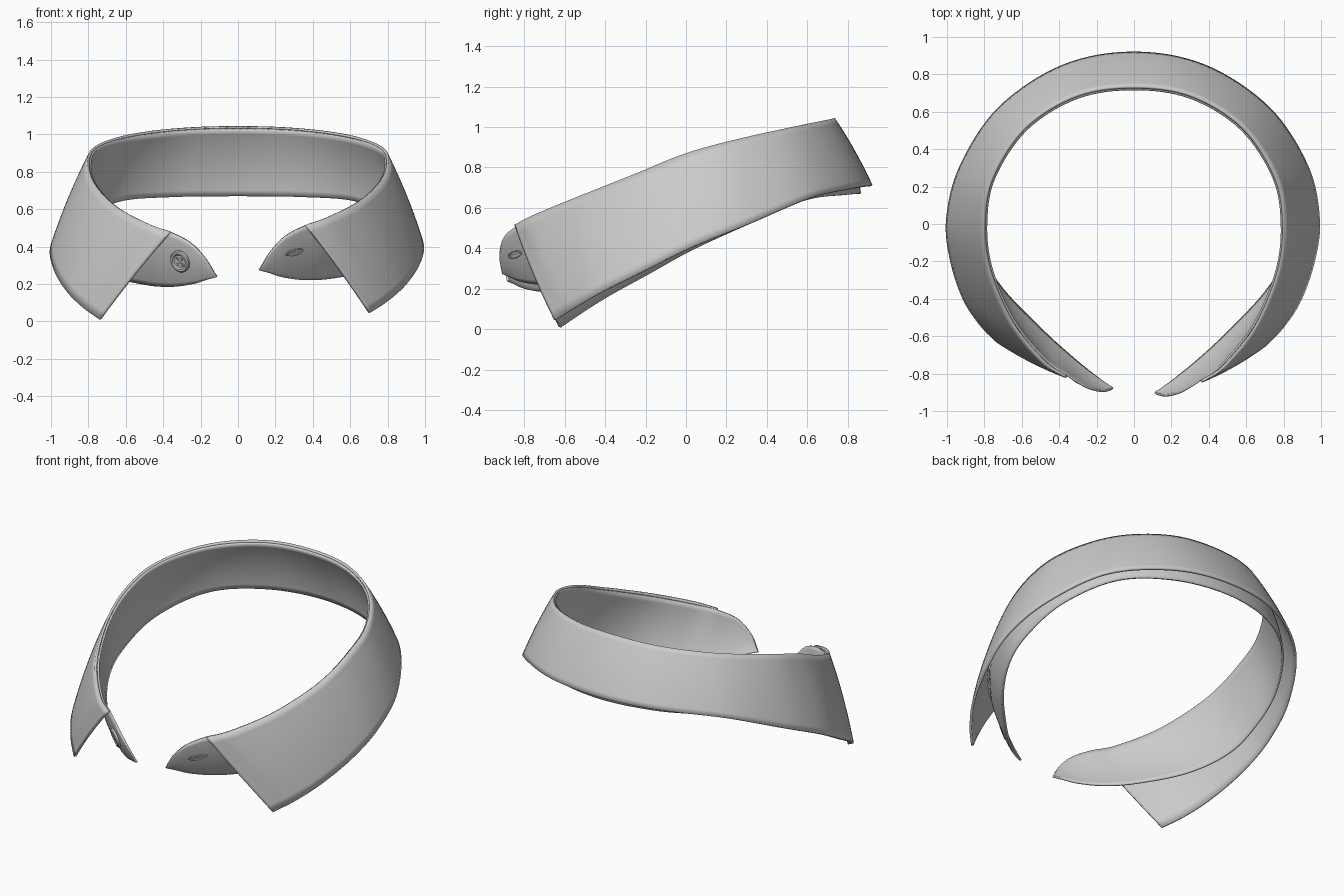
import bpy, bmesh, math
from mathutils import Vector, Matrix

if "Cube" in bpy.data.objects:
    bpy.data.objects.remove(bpy.data.objects["Cube"])

# Half-edge key points, from centre back round to the front opening
BAND_TOP = [(0, .72, 1.03), (.30, .675, 1.02), (.57, .51, .985), (.745, .25, .93), (.79, 0, .85),
            (.76, -.25, .74), (.64, -.53, .62), (.47, -.74, .53), (.35, -.825, .49),
            (.25, -.885, .435), (.17, -.905, .35), (.115, -.893, .262)]
BAND_LOW = [(0, .86, .67), (.36, .79, .665), (.64, .60, .64), (.82, .32, .54), (.865, .05, .425),
            (.83, -.15, .335), (.70, -.36, .26), (.50, -.57, .215), (.36, -.70, .205),
            (.24, -.80, .22), (.16, -.86, .245), (.112, -.891, .258)]
LEAF_TOP = [(0, .73, 1.04), (.305, .685, 1.03), (.58, .515, .995), (.755, .25, .935), (.80, 0, .86),
            (.77, -.255, .75), (.65, -.54, .63), (.48, -.75, .54), (.36, -.83, .497)]
LEAF_LOW = [(0, .915, .71), (.38, .845, .70), (.72, .62, .65), (.925, .31, .52), (.992, .03, .40),
            (.97, -.19, .285), (.90, -.40, .175), (.81, -.54, .09), (.72, -.635, .028)]


def full_edge(half, shift=0.0):
    """Mirror a half edge; the right front sits a little higher than the left."""
    def place(p, s):
        f = min(1, max(0, (.3 - p[1]) / .95))
        return Vector((s * p[0] - shift * f, p[1] - s * .012 * f, p[2] + s * .018 * f))
    return [place(p, -1) for p in half[:0:-1]] + [place(p, 1) for p in half]


def spline(pts, t):
    i = min(int(t), len(pts) - 2)
    f = t - i
    b, c = pts[i], pts[i + 1]
    a = pts[i - 1] if i else 2 * b - c
    d = pts[i + 2] if i + 2 < len(pts) else 2 * c - b
    return .5 * (2 * b + (c - a) * f + (2 * a - 5 * b + 4 * c - d) * f * f
                 + (3 * b - a - 3 * c + d) * f ** 3)


def surface(top, low, t, v, bulge):
    """Point and outward normal on the cloth between two edges."""
    p, q = spline(top, t), spline(low, t)
    e = .02 if t < len(top) - 1.05 else -.02
    m = (p + q) / 2
    m2 = (spline(top, t + e) + spline(low, t + e)) / 2
    n = (m2 - m).cross(q - p) * (1 if e > 0 else -1)
    n.normalize()
    if n.dot(Vector((m.x, m.y, 0))) < 0:
        n = -n
    return p.lerp(q, v) + n * bulge * (p - q).length * 4 * v * (1 - v), n


def finish(ob):
    bpy.ops.object.select_all(action='DESELECT')
    ob.select_set(True)
    bpy.context.view_layer.objects.active = ob
    bpy.ops.object.shade_smooth_by_angle(angle=math.radians(40))


def make_object(name, bm):
    bmesh.ops.recalc_face_normals(bm, faces=bm.faces)
    me = bpy.data.meshes.new(name)
    bm.to_mesh(me)
    bm.free()
    ob = bpy.data.objects.new(name, me)
    bpy.context.collection.objects.link(ob)
    return ob


def cloth(name, top, low, bulge, thick, rows=12, per=8):
    bm = bmesh.new()
    n = (len(top) - 1) * per
    grid = [[bm.verts.new(surface(top, low, i / per, j / rows, bulge)[0]) for j in range(rows + 1)]
            for i in range(n + 1)]
    for i in range(n):
        for j in range(rows):
            bm.faces.new((grid[i][j], grid[i + 1][j], grid[i + 1][j + 1], grid[i][j + 1]))
    ob = make_object(name, bm)
    mod = ob.modifiers.new("thickness", 'SOLIDIFY')
    mod.thickness = thick
    mod.offset = 0
    finish(ob)
    return ob


# Inner stand and folded-over collar leaf
top, low = full_edge(BAND_TOP), full_edge(BAND_LOW)
cloth("collar_stand", top, low, .05, .012)
cloth("collar_leaf", full_edge(LEAF_TOP), full_edge(LEAF_LOW, .018), .02, .015)


def frame(t, v):
    """Local axes on the stand: x along the band, z outward."""
    p, n = surface(top, low, t, v, .05)
    x = surface(top, low, t + .1, v, .05)[0] - p
    x = (x - n * x.dot(n)).normalized()
    m = Matrix((x, n.cross(x), n)).transposed().to_4x4()
    m.translation = p + n * .006
    return m


def torus(name, m, major, minor, scale=(1, 1, 1)):
    bpy.ops.mesh.primitive_torus_add(major_radius=major, minor_radius=minor,
                                     major_segments=32, minor_segments=8)
    ob = bpy.context.object
    ob.name = name
    ob.matrix_world = m @ Matrix.Diagonal((*scale, 1))
    finish(ob)


def bar(name, m, size):
    bpy.ops.mesh.primitive_cube_add(size=1)
    bpy.context.object.name = name
    bpy.context.object.matrix_world = m @ Matrix.Diagonal((*size, 1))


# Button on the left end of the stand
mb = frame(11 - 8.5, .47)
bm = bmesh.new()
prof = [(0, .007), (.036, .007), (.043, .014), (.054, .014), (.06, .008), (.06, -.004), (0, -.004)]
vs = [bm.verts.new((r, 0, z)) for r, z in prof]
es = [bm.edges.new(pair) for pair in zip(vs, vs[1:])]
bmesh.ops.spin(bm, geom=vs + es, cent=(0, 0, 0), axis=(0, 0, 1), angle=2 * math.pi, steps=40)
bmesh.ops.remove_doubles(bm, verts=bm.verts, dist=.0001)
button = make_object("button", bm)
button.matrix_world = mb
finish(button)

# Crossed thread and four hole rims
for k in range(4):
    turn = mb @ Matrix.Rotation(math.pi / 4 + k * math.pi / 2, 4, 'Z')
    torus("button_hole_rim", turn @ Matrix.Translation((.022, 0, .007)), .007, .002)
    if k < 2:
        bar("button_thread", turn @ Matrix.Translation((0, 0, .009)), (.044, .007, .006))

# Stitched buttonhole on the right end
mh = frame(11 + 8.55, .42)
torus("buttonhole_stitching", mh, .054, .006, (1, .3, .7))
bar("buttonhole_slit", mh, (.09, .006, .006))
